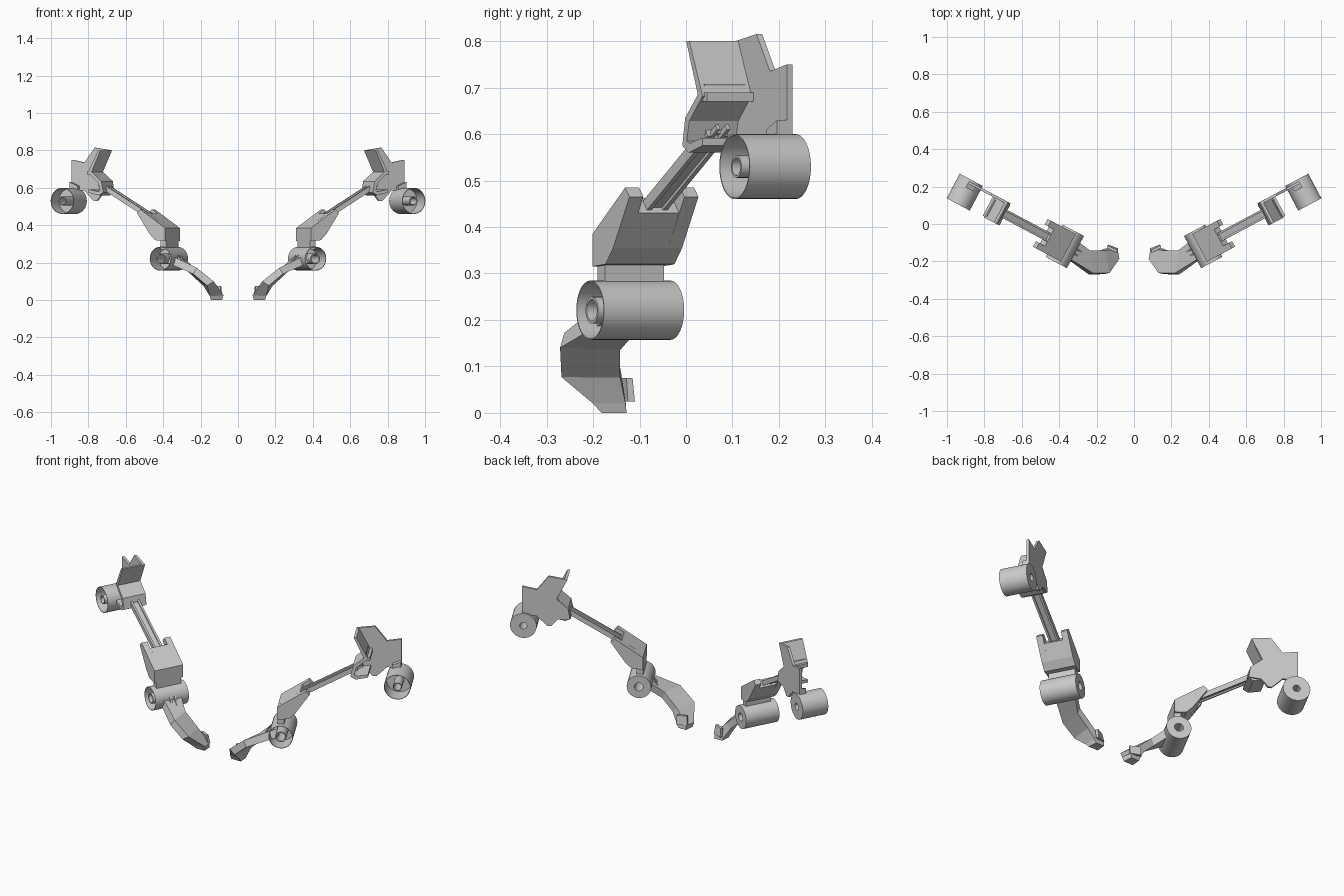
import bpy, bmesh, math
from mathutils import Vector

if "Cube" in bpy.data.objects:
    bpy.data.objects.remove(bpy.data.objects["Cube"])

ANGLE = math.radians(28)
C, S = math.cos(ANGLE), math.sin(ANGLE)
MID = -0.277  # centre plane of the arm across its width


def world(u, v, z):
    """Arm space (u along arm, v across, z up) to world space."""
    return Vector((u * C - v * S, u * S + v * C, z))


def finish(name, bm, smooth=False):
    bmesh.ops.recalc_face_normals(bm, faces=bm.faces)
    me = bpy.data.meshes.new(name)
    bm.to_mesh(me)
    bm.free()
    ob = bpy.data.objects.new(name, me)
    bpy.context.collection.objects.link(ob)
    if smooth:
        me.shade_smooth()
        me.set_sharp_from_angle(angle=math.radians(35))
    ob.modifiers.new("both_sides", 'MIRROR').use_mirror_merge = False
    return ob


def loft(name, rings, closed=False, smooth=False):
    bm = bmesh.new()
    vs = [[bm.verts.new(p) for p in r] for r in rings]
    n = len(rings[0])
    pairs = list(zip(vs, vs[1:])) + ([(vs[-1], vs[0])] if closed else [])
    for a, b in pairs:
        for i in range(n):
            j = (i + 1) % n
            bm.faces.new((a[i], a[j], b[j], b[i]))
    if not closed:
        bm.faces.new(vs[0])
        bm.faces.new(vs[-1])
    return finish(name, bm, smooth)


def prism(name, profile, v0, v1):
    """Extrude a (u, z) profile across the arm."""
    return loft(name, [[world(u, v, z) for u, z in profile] for v in (v0, v1)])


def drum(name, u, z, R, v0, L, hub, bore, depth, n=32):
    """Turned drum: flat bored back, recessed front with a hub tube."""
    prof = [(R, 0), (R, L), (bore, L), (bore, 0.004), (hub, 0.004),
            (hub, depth), (R * .96, depth), (R * .96, 0)]
    rings = []
    for i in range(n):
        t = 2 * math.pi * i / n
        rings.append([world(u + r * math.cos(t), v0 + d, z + r * math.sin(t)) for r, d in prof])
    return loft(name, rings, closed=True, smooth=True)


def beam(name, a, b, v0, v1, h):
    """Straight bar between two (u, z) points with thickness h."""
    d = Vector((b[0] - a[0], b[1] - a[1])).normalized() * h / 2
    n = (-d.y, d.x)
    prof = [(a[0] + n[0], a[1] + n[1]), (b[0] + n[0], b[1] + n[1]),
            (b[0] - n[0], b[1] - n[1]), (a[0] - n[0], a[1] - n[1])]
    return prism(name, prof, v0, v1)


# Drums at both joints
drum("upper_drum", .879, .53, .07, -.349, .149, .024, .019, .09)
drum("lower_drum", .270, .221, .064, -.377, .195, .029, .023, .10)

# Foot: bent, tapering blade
loft("foot", [
    [(.37, -.17, .245), (.31, -.085, .245), (.32, -.085, .20), (.38, -.17, .20)],
    [(.22, -.262, .172), (.235, -.142, .172), (.25, -.142, .135), (.24, -.271, .14)],
    [(.13, -.262, .10), (.155, -.142, .10), (.185, -.142, .076), (.165, -.268, .077)],
    [(.078, -.185, .025), (.09, -.13, .025), (.15, -.13, .02), (.15, -.20, .02)],
    [(.085, -.182, 0), (.09, -.128, 0), (.14, -.128, 0), (.145, -.182, 0)]])
# Toe tab behind the tip
loft("toe_tab", [
    [(.09, -.14, .075), (.14, -.115, .075), (.145, -.128, .075), (.095, -.153, .075)],
    [(.085, -.13, .025), (.14, -.11, .025), (.145, -.125, .025), (.09, -.145, .025)]])
# Foot clips on the lower drum
for k in (-1, 1):
    beam("foot_clip", (.215, .235), (.18, .185), MID + k * .014 - .005, MID + k * .014 + .005, .02)

# Neck and forearm block
prism("neck", [(.25, .27), (.285, .27), (.285, .33), (.25, .33)], MID - .072, MID + .072)
side = [(.25, .315), (.25, .385), (.40, .485), (.42, .465), (.345, .355), (.31, .32)]
core = [(.25, .315), (.25, .385), (.365, .462), (.395, .43), (.345, .355), (.31, .32)]
prism("block_core", core, MID - .05, MID + .05)
for k in (-1, 1):
    prism("block_cheek", side, MID + k * .084, MID + k * .05)

# Strut: channel with two rails
a, b = (.36, .435), (.66, .607)
beam("strut_web", a, b, MID - .02, MID + .02, .012)
for k in (-1, 1):
    beam("strut_rail", a, b, MID + k * .025, MID + k * .014, .026)

# Shoulder back plate
prism("shoulder_plate", [
    (.65, .80), (.748, .815), (.81, .735), (.887, .75), (.887, .585), (.81, .585),
    (.755, .53), (.735, .53), (.70, .57), (.635, .575), (.645, .635), (.705, .685)], -.226, -.212)
# Folded flange running forward from the plate
prism("shoulder_flange", [
    (.65, .80), (.703, .685), (.645, .635), (.632, .575), (.66, .56), (.725, .575),
    (.725, .592), (.665, .58), (.652, .585), (.664, .628), (.725, .682), (.664, .80)], -.345, -.22)
# Flange ledge, slot bar and pins
beam("flange_ledge", (.705, .68), (.735, .68), -.34, -.225, .02)
beam("slot_bar", (.695, .705), (.715, .705), -.335, -.235, .006)
for k in (-1, 1):
    beam("strut_pin", (.648, .59), (.69, .615), MID + k * .012 - .004, MID + k * .012 + .004, .012)
# Bracket holding the upper drum
prism("drum_bracket", [(.84, .59), (.887, .59), (.887, .63), (.84, .61)], -.25, -.212)
